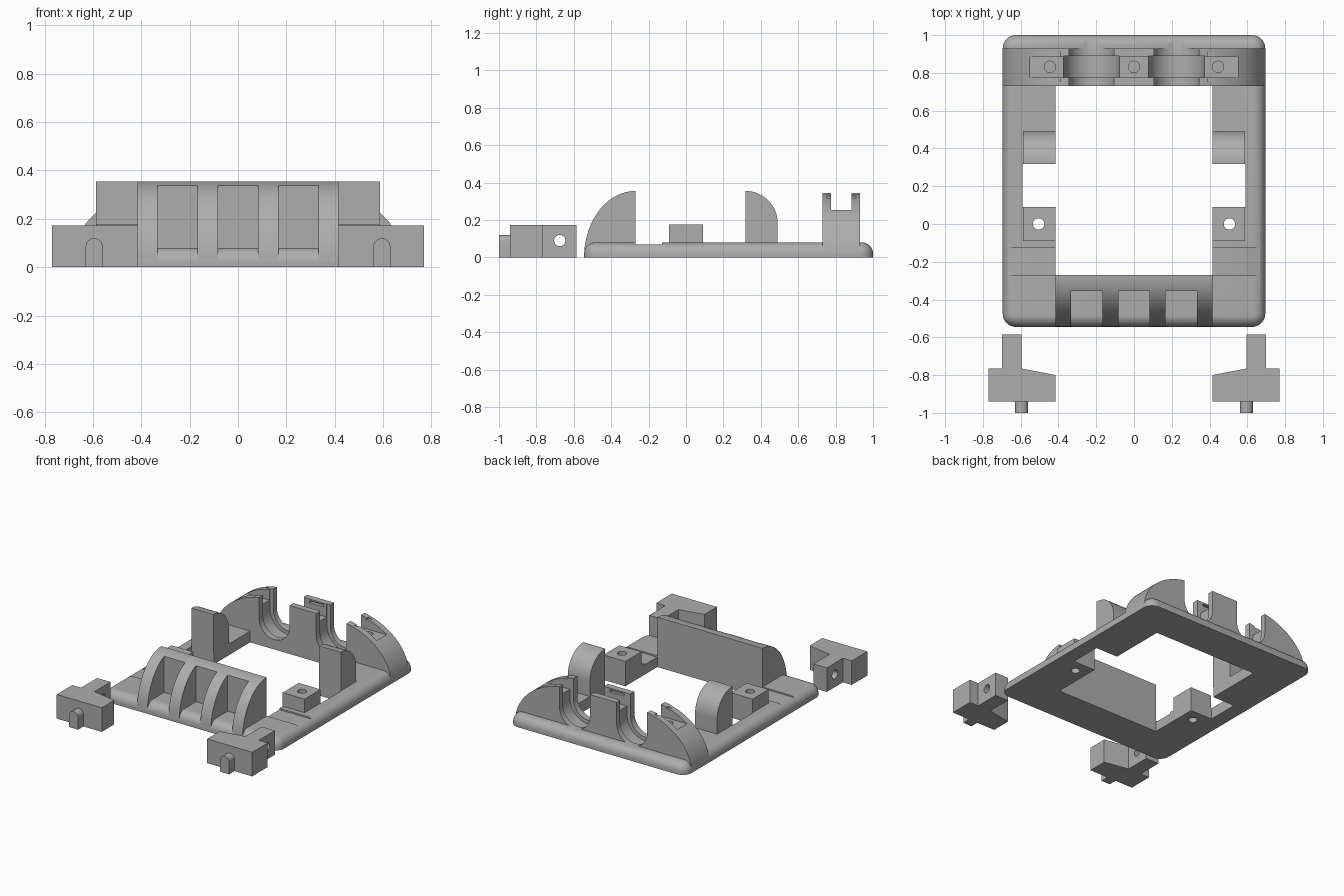
import bpy, bmesh, math
from mathutils import Vector

cube = bpy.data.objects.get("Cube")
if cube:
    bpy.data.objects.remove(cube, do_unlink=True)

grey = bpy.data.materials.new("plain_grey")
grey.use_nodes = True
GREY = (0.42, 0.42, 0.42, 1)
grey.diffuse_color = GREY
grey.node_tree.nodes["Principled BSDF"].inputs["Base Color"].default_value = GREY


def make(name, bm):
    bmesh.ops.recalc_face_normals(bm, faces=bm.faces)
    mesh = bpy.data.meshes.new(name)
    bm.to_mesh(mesh)
    bm.free()
    mesh.materials.append(grey)
    ob = bpy.data.objects.new(name, mesh)
    bpy.context.collection.objects.link(ob)
    return ob


def prism(name, pts, axis, lo, hi):
    """Extrude a 2D outline along an axis from lo to hi."""
    place = {"X": lambda a, b, t: (t, a, b),
             "Y": lambda a, b, t: (a, t, b),
             "Z": lambda a, b, t: (a, b, t)}[axis]
    bm = bmesh.new()
    face = bm.faces.new([bm.verts.new(place(a, b, lo)) for a, b in pts])
    grown = bmesh.ops.extrude_face_region(bm, geom=[face])["geom"]
    moved = [v for v in grown if isinstance(v, bmesh.types.BMVert)]
    bmesh.ops.translate(bm, verts=moved, vec=Vector(place(0, 0, hi - lo)))
    return make(name, bm)


def box(name, x, y, z):
    return prism(name, [(x[0], y[0]), (x[1], y[0]), (x[1], y[1]), (x[0], y[1])], "Z", *z)


def arc(ca, cb, ra, rb, start, end, n=24):
    angles = [math.radians(start + (end - start) * i / n) for i in range(n + 1)]
    return [(ca + ra * math.cos(t), cb + rb * math.sin(t)) for t in angles]


def rod(name, a, b, r, axis, lo, hi):
    return prism(name, arc(a, b, r, r, 0, 360, 32)[:-1], axis, lo, hi)


def cut(ob, *cutters):
    """Subtract the cutters from a part, then bake the result."""
    for c in cutters:
        c.hide_render = True
        mod = ob.modifiers.new("cut", "BOOLEAN")
        mod.operation, mod.solver, mod.object = "DIFFERENCE", "EXACT", c
    graph = bpy.context.evaluated_depsgraph_get()
    mesh = bpy.data.meshes.new_from_object(ob.evaluated_get(graph))
    ob.modifiers.clear()
    ob.data = mesh


def discard(cutters):
    for c in cutters:
        bpy.data.objects.remove(c, do_unlink=True)


TOP = 0.08      # upper face of the frame
INNER = 0.415   # half width of the opening
SIDES = (("left", 1), ("right", -1))
parts = []

# Frame plate with rounded corners and a rounded upper rim
bm = bmesh.new()
bmesh.ops.create_cube(bm, size=1)
for v in bm.verts:
    v.co = (v.co.x * 1.39, v.co.y * 1.545 + 0.2275, (v.co.z + 0.5) * TOP)
upright = [e for e in bm.edges if abs(e.verts[0].co.z - e.verts[1].co.z) > 0.01]
bmesh.ops.bevel(bm, geom=upright, offset=0.07, segments=8, affect="EDGES", profile=0.5)
rim = [e for e in bm.edges if all(v.co.z > TOP - 0.001 for v in e.verts)]
bmesh.ops.bevel(bm, geom=rim, offset=0.06, segments=8, affect="EDGES", profile=0.5)
frame = make("frame", bm)

# Bearing seats: a bore with a wider groove in the middle
seats = []
for _, s in SIDES:
    for r, y0, y1 in ((0.12, 0.6, 1.1), (0.147, 0.775, 0.89)):
        cx = 0.225 * s
        outline = [(cx + r, 0.5), (cx - r, 0.5)] + arc(cx, 0.19, r, r, 180, 360)
        seats.append(prism("seat_cutter", outline, "Y", y0, y1))
screws = [rod("screw_cutter", 0.505 * s, 0, 0.03, "Z", -0.1, 0.5) for _, s in SIDES]
openings = [box("opening_cutter", (-INNER, INNER), (-0.27, 0.73), (-1, 1)),
            box("notch_cutter", (-0.59, 0.59), (0.09, 0.32), (-1, 1)),
            box("step_cutter", (-1, 1), (-0.27, -0.127), (0.07, 1))]
cut(frame, *openings, *screws, *seats)
parts.append(frame)

# Rear bearing bar with a capped slot, undercuts and blind holes
outline = arc(0.25, 0, 0.445, 0.345, 0, 90) + arc(-0.25, 0, 0.445, 0.345, 90, 180)
bar = prism("bearing_bar", outline, "Y", 0.73, 0.93)
slots = [box("slot_cutter", (-1, 1), (0.775, 0.885), (0.253, 1))]
for x in (-0.445, 0, 0.445):
    slots.append(box("undercut_cutter", (x - 0.055, x + 0.055), (0.755, 0.91), (0.318, 0.335)))
    slots.append(rod("hole_cutter", x, 0.832, 0.03, "Z", 0.1, 0.5))
cut(bar, *seats, *slots)
parts.append(bar)

# Curved front guard with three pockets
outline = [(-0.27, 0.01)] + arc(-0.27, 0, 0.275, 0.355, 90, 178)
guard = prism("front_guard", outline, "X", -INNER, INNER)
pockets = [box("pocket_cutter", (x - 0.083, x + 0.083), (-1, -0.355), (-1, 1))
           for x in (-0.25, 0, 0.25)]
cut(guard, *pockets)
parts.append(guard)

for side, s in SIDES:
    x0, x1 = sorted((INNER * s, 0.588 * s))
    # Upright stop with a rounded back
    outline = [(0.317, TOP), (0.49, TOP)] + arc(0.317, 0.185, 0.173, 0.17, 0, 90)
    parts.append(prism(side + "_stop", outline, "X", x0, x1))

    # Screw block
    block = box(side + "_screw_block", (x0, x1), (-0.09, 0.09), (TOP, 0.177))
    cut(block, *screws)
    parts.append(block)

    # Loose T-shaped latch with a cross hole
    outline = [(0.415, -0.94), (0.77, -0.94), (0.77, -0.765), (0.7, -0.765),
               (0.7, -0.585), (0.595, -0.585), (0.595, -0.765), (0.415, -0.8)]
    latch = prism(side + "_latch", [(x * s, y) for x, y in outline], "Z", 0, 0.172)
    pin = rod("pin_cutter", -0.675, 0.09, 0.03, "X", -1, 1)
    cut(latch, pin)
    discard([pin])
    parts.append(latch)

    # Round-topped peg on the latch
    cx = 0.595 * s
    outline = [(cx - 0.035, 0), (cx + 0.035, 0)] + arc(cx, 0.085, 0.035, 0.035, 0, 180, 12)
    parts.append(prism(side + "_peg", outline, "Y", -1, -0.94))

discard(seats + screws + openings + slots + pockets)

# Smooth the curves and keep the edges sharp
bpy.ops.object.select_all(action="DESELECT")
for ob in parts:
    ob.select_set(True)
bpy.context.view_layer.objects.active = frame
bpy.ops.object.shade_smooth_by_angle(angle=math.radians(30))
